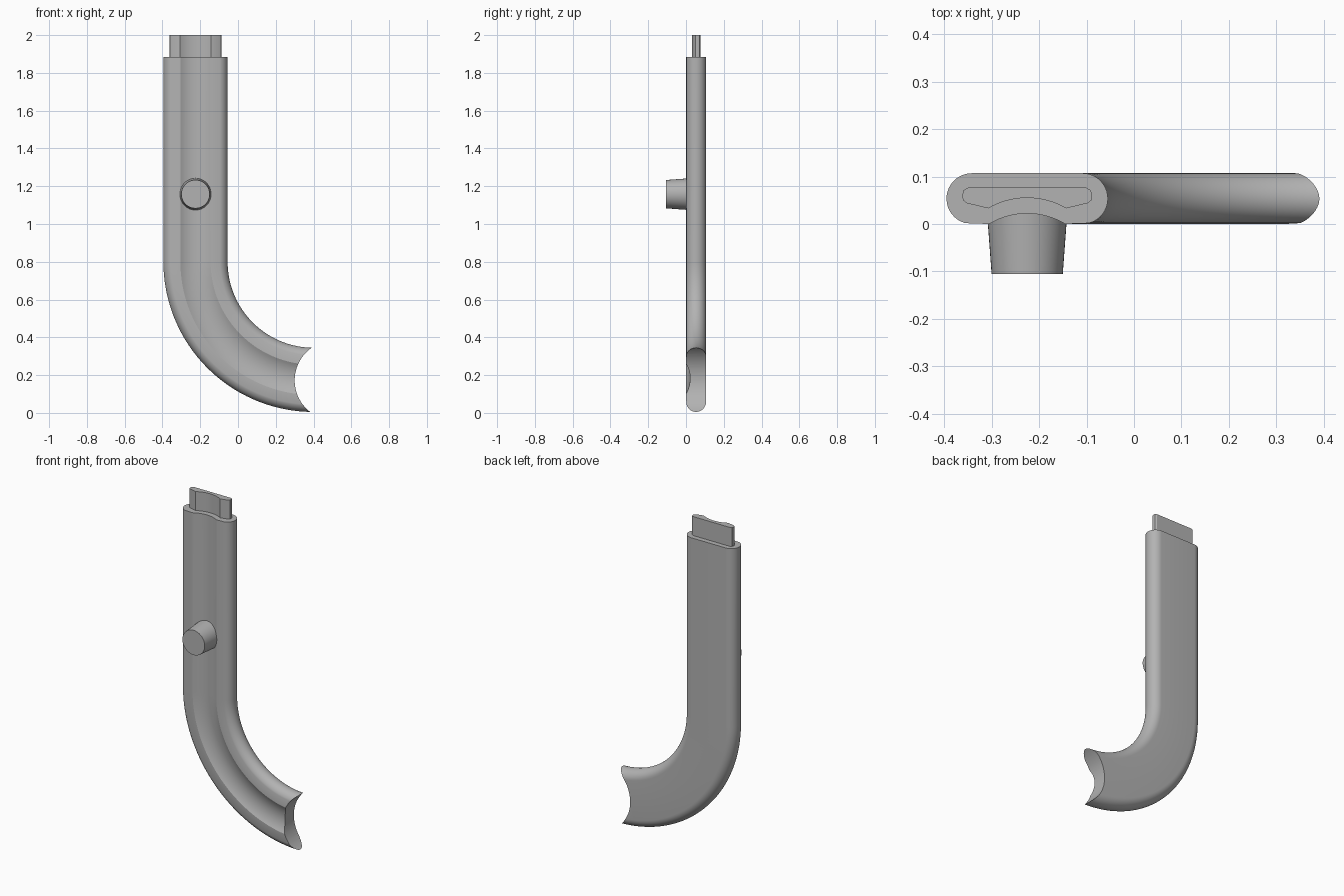
import bpy, bmesh, math
from mathutils import Vector

cube = bpy.data.objects.get("Cube")
if cube:
    bpy.data.objects.remove(cube, do_unlink=True)

CX = -0.225            # axis of the straight tube
BEND_X, BEND_Z = 0.4, 0.8   # centre of the bend

grey = bpy.data.materials.new("grey plastic")
grey.use_nodes = True
colour = (0.45, 0.45, 0.45, 1)
grey.diffuse_color = colour
grey.node_tree.nodes["Principled BSDF"].inputs["Base Color"].default_value = colour


def arc(cx, cy, r, a0, a1, n):
    """Points on an arc, angles in degrees."""
    return [(cx + r * math.cos(math.radians(a0 + (a1 - a0) * i / n)),
             cy + r * math.sin(math.radians(a0 + (a1 - a0) * i / n))) for i in range(n + 1)]


def loft(name, rings):
    """Skin a list of closed rings and cap both ends."""
    bm = bmesh.new()
    rows = [[bm.verts.new(p) for p in ring] for ring in rings]
    n = len(rows[0])
    for a, b in zip(rows, rows[1:]):
        for i in range(n):
            j = (i + 1) % n
            bm.faces.new((a[i], a[j], b[j], b[i]))
    bm.faces.new(rows[0])
    bm.faces.new(rows[-1])
    bmesh.ops.recalc_face_normals(bm, faces=bm.faces)
    mesh = bpy.data.meshes.new(name)
    bm.to_mesh(mesh)
    bm.free()
    obj = bpy.data.objects.new(name, mesh)
    bpy.context.collection.objects.link(obj)
    mesh.materials.append(grey)
    return obj


def smooth(obj, angle=30):
    bpy.ops.object.select_all(action="DESELECT")
    obj.select_set(True)
    bpy.context.view_layer.objects.active = obj
    bpy.ops.object.shade_smooth_by_angle(angle=math.radians(angle))


def mirrored(half):
    """Close a right-hand half profile that starts on the axis at the front."""
    return half + [(-x, y) for x, y in reversed(half) if x > 1e-6]


def groove(half_width, y0, rise, n=8):
    """Right half of a shallow arched groove, from the axis outwards."""
    r = (half_width ** 2 + rise ** 2) / (2 * rise)
    end = math.degrees(math.asin(half_width / r))
    return arc(0, y0 + rise - r, r, 90, 90 - end, n)


# Grooved tube: straight run followed by a quarter bend
half = groove(0.08, 0.0, 0.022) + arc(0.1165, 0.0535, 0.0535, -75, 90, 18)
section = mirrored(half)
R = BEND_X - CX
rings = [[(CX + x, y, 1.885) for x, y in section]]
for i in range(49):
    a = math.radians(90 * i / 48)
    rings.append([(BEND_X - (R - x) * math.cos(a), y, BEND_Z - (R - x) * math.sin(a))
                  for x, y in section])
tube = loft("bent_tube", rings)

# Round saddle cut at the lower end
ring = arc(0.511, 0.172, 0.211, 0, 360, 96)[:-1]
cutter = loft("saddle_cutter", [[(x, y, z) for x, z in ring] for y in (-0.2, 0.3)])
cut = tube.modifiers.new("saddle cut", "BOOLEAN")
cut.operation = "DIFFERENCE"
cut.solver = "EXACT"
cut.object = cutter
bpy.context.view_layer.objects.active = tube
tube.select_set(True)
bpy.ops.object.modifier_apply(modifier=cut.name)
bpy.data.objects.remove(cutter, do_unlink=True)
smooth(tube)

# Plug on top, following the groove
half = groove(0.082, 0.033, 0.022) + [(0.128, 0.044), (0.135, 0.05), (0.137, 0.059),
                                      (0.134, 0.071), (0.124, 0.077)]
plug = loft("top_plug", [[(CX + x, y, z) for x, y in mirrored(half)] for z in (1.87, 2.0)])
smooth(plug)

# Tapered peg on the front
peg = loft("front_peg", [[(x, y, z) for x, z in arc(CX, 1.158, r, 0, 360, 48)[:-1]]
                         for r, y in ((0.075, -0.105), (0.085, 0.03))])
smooth(peg)
